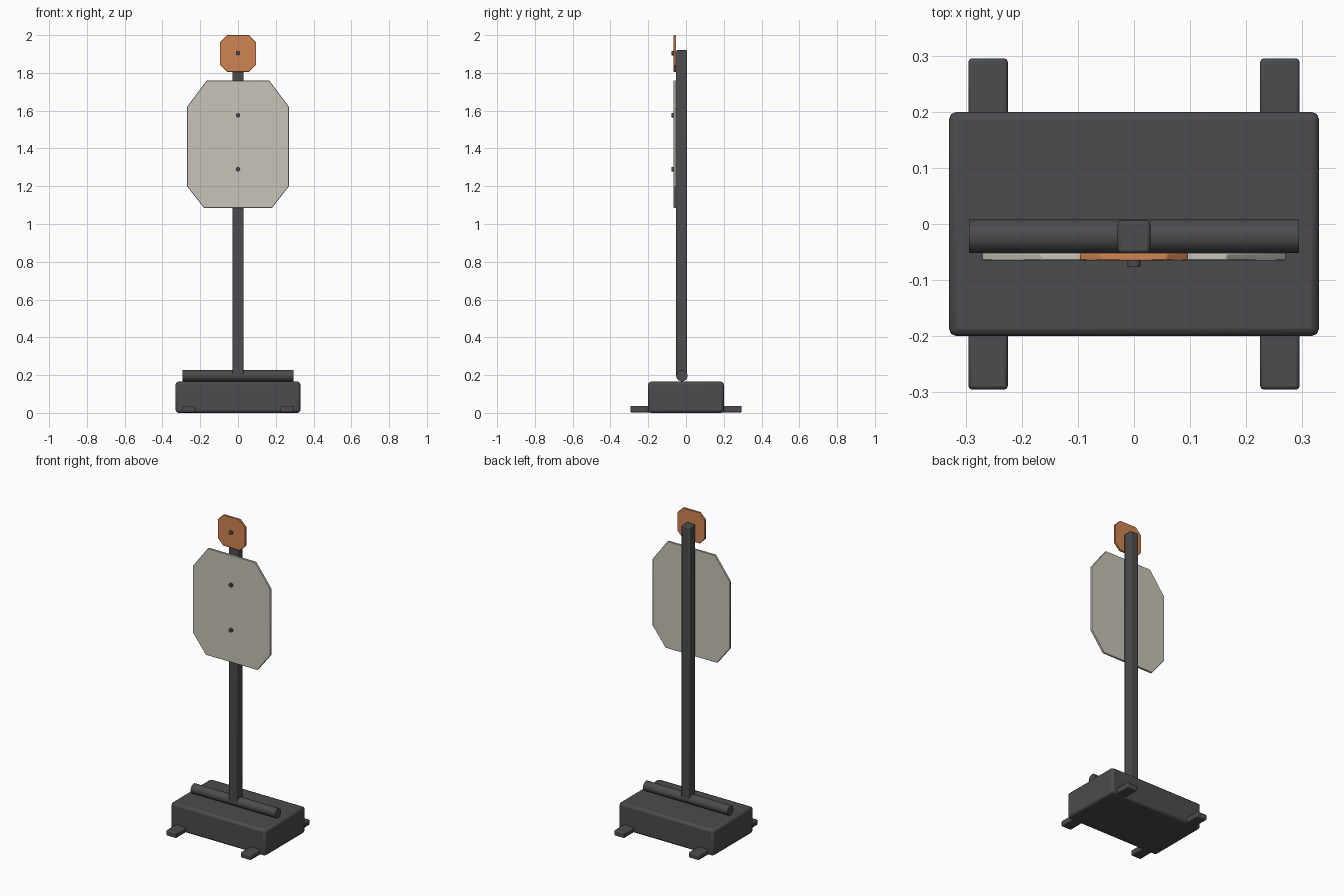
import bpy, bmesh, math
from mathutils import Matrix

default_cube = bpy.data.objects.get("Cube")
if default_cube:
    bpy.data.objects.remove(default_cube, do_unlink=True)


def make_material(name, rgb):
    mat = bpy.data.materials.new(name)
    mat.use_nodes = True
    color = (*rgb, 1)
    mat.diffuse_color = color
    mat.node_tree.nodes["Principled BSDF"].inputs["Base Color"].default_value = color
    return mat


dark = make_material("dark_steel", (0.07, 0.072, 0.076))
beige = make_material("beige_paint", (0.58, 0.55, 0.48))
orange = make_material("orange_paint", (0.63, 0.23, 0.085))


def finish(name, bm, mat, bevel=0, segments=2):
    bmesh.ops.recalc_face_normals(bm, faces=bm.faces)
    mesh = bpy.data.meshes.new(name)
    bm.to_mesh(mesh)
    bm.free()
    mesh.materials.append(mat)
    obj = bpy.data.objects.new(name, mesh)
    bpy.context.collection.objects.link(obj)
    if bevel:
        mod = obj.modifiers.new("edge_bevel", 'BEVEL')
        mod.width = bevel
        mod.segments = segments
        mod.limit_method = 'ANGLE'
    bpy.ops.object.select_all(action='DESELECT')
    obj.select_set(True)
    bpy.context.view_layer.objects.active = obj
    bpy.ops.object.shade_smooth_by_angle(angle=math.radians(35))
    return obj


def box(name, low, high, mat, bevel):
    bm = bmesh.new()
    bmesh.ops.create_cube(bm, size=1)
    for v in bm.verts:
        v.co = [a + (c + 0.5) * (b - a) for a, b, c in zip(low, high, v.co)]
    return finish(name, bm, mat, bevel)


def cylinder(name, center, radius, length, axis, sides, mat, bevel=0):
    bm = bmesh.new()
    turn = Matrix.Rotation(math.pi / 2, 4, axis)
    bmesh.ops.create_cone(bm, cap_ends=True, segments=sides, radius1=radius,
                          radius2=radius, depth=length,
                          matrix=Matrix.Translation(center) @ turn)
    return finish(name, bm, mat, bevel)


def plate(name, half_outline, y_front, y_back, mat):
    # Mirror the right-hand outline and extrude it through the thickness
    outline = half_outline + [(-x, z) for x, z in reversed(half_outline)]
    bm = bmesh.new()
    face = bm.faces.new([bm.verts.new((x, y_front, z)) for x, z in outline])
    grown = bmesh.ops.extrude_face_region(bm, geom=[face])["geom"]
    moved = [g for g in grown if isinstance(g, bmesh.types.BMVert)]
    bmesh.ops.translate(bm, verts=moved, vec=(0, y_back - y_front, 0))
    return finish(name, bm, mat, 0.002, 1)


# Weighted base and its four feet
box("base", (-0.33, -0.2, 0), (0.33, 0.2, 0.165), dark, 0.014)
for side, x in (("right", -0.295), ("left", 0.225)):
    for end, y in (("front", -0.295), ("back", 0.155)):
        box(f"{end}_{side}_foot", (x, y, 0.003), (x + 0.07, y + 0.14, 0.037), dark, 0.006)

# Pivot rod and upright post
cylinder("pivot_rod", (0, -0.022, 0.197), 0.03, 0.588, 'Y', 32, dark)
box("post", (-0.029, -0.052, 0.195), (0.029, 0.006, 1.92), dark, 0.006)

# Target plates
plate("body_plate", [(0.18, 1.085), (0.27, 1.2), (0.27, 1.62), (0.165, 1.76)],
      -0.065, -0.052, beige)
plate("head_plate", [(0.058, 1.805), (0.096, 1.843), (0.096, 1.962), (0.058, 2.0)],
      -0.065, -0.052, orange)

# Bolts holding the plates
for label, z in (("lower", 1.29), ("middle", 1.575), ("upper", 1.905)):
    cylinder(f"{label}_bolt", (0, -0.066, z), 0.012, 0.022, 'X', 12, dark)
